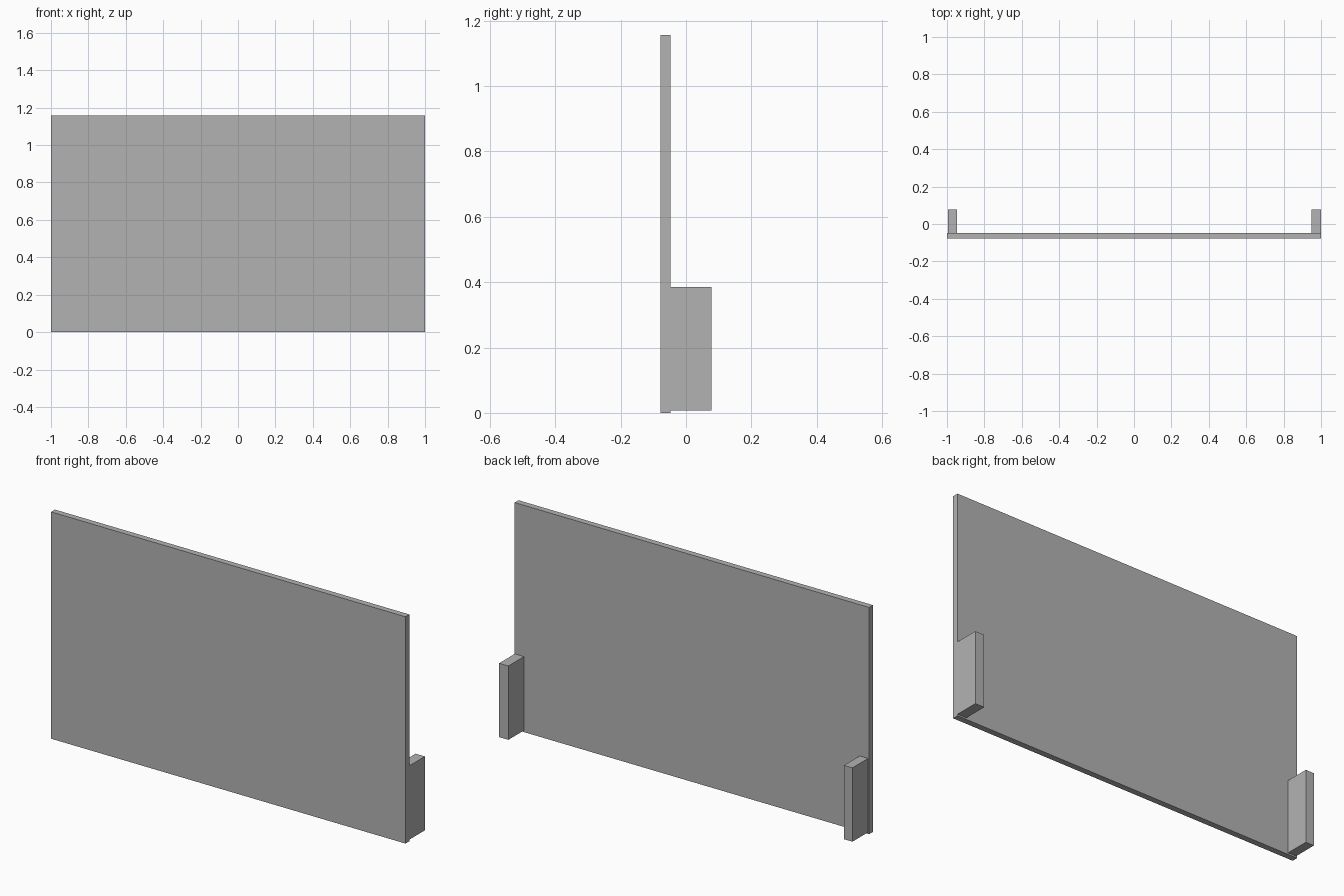
import bpy
from mathutils import Vector

cube = bpy.data.objects.get("Cube")
if cube:
    bpy.data.objects.remove(cube, do_unlink=True)

GREY = (0.45, 0.45, 0.45, 1.0)
grey = bpy.data.materials.new("plain grey")
grey.use_nodes = True
grey.diffuse_color = GREY
for node in grey.node_tree.nodes:
    if node.type == 'BSDF_PRINCIPLED':
        node.inputs["Base Color"].default_value = GREY


def box(name, low, high):
    """Axis-aligned block between two opposite corners."""
    low, high = Vector(low), Vector(high)
    bpy.ops.mesh.primitive_cube_add(size=1)
    block = bpy.context.object
    block.name = name
    for vert in block.data.vertices:
        vert.co = (low + high) / 2 + vert.co * (high - low)
    block.data.materials.append(grey)
    return block


BACK = -0.047  # rear face of the panel

# Thin upright panel
box("panel", (-1, -0.078, 0), (1, BACK, 1.157))

# Short posts behind the lower corners, the right one slightly inset
box("left_post", (0.948, BACK, 0.008), (1, 0.078, 0.385))
box("right_post", (-0.994, BACK, 0.008), (-0.947, 0.078, 0.385))
